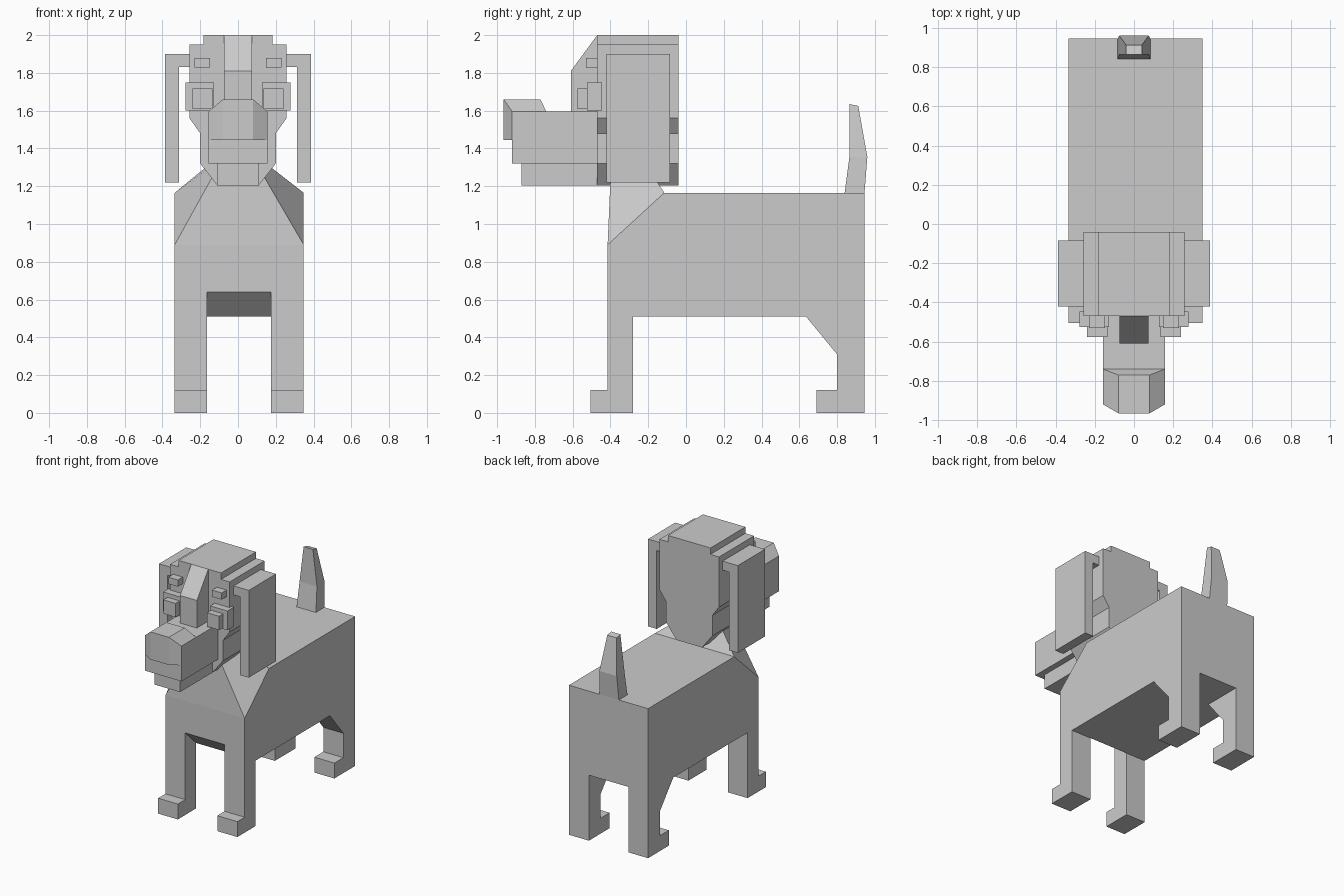
import bpy, bmesh

if "Cube" in bpy.data.objects:
    bpy.data.objects.remove(bpy.data.objects["Cube"])

fur = bpy.data.materials.new("plain_grey")
fur.diffuse_color = (0.6, 0.6, 0.6, 1)
fur.use_nodes = True
fur.node_tree.nodes["Principled BSDF"].inputs["Base Color"].default_value = fur.diffuse_color


def finish(name, bm):
    bmesh.ops.recalc_face_normals(bm, faces=bm.faces)
    mesh = bpy.data.meshes.new(name)
    bm.to_mesh(mesh)
    bm.free()
    mesh.materials.append(fur)
    ob = bpy.data.objects.new(name, mesh)
    bpy.context.collection.objects.link(ob)
    return ob


def prism(name, profile, axis, a, b):
    """Extrude a 2D profile: axis 0 takes (y, z) points, axis 1 takes (x, z) points."""
    bm = bmesh.new()
    place = (lambda p, t: (t, p[0], p[1])) if axis == 0 else (lambda p, t: (p[0], t, p[1]))
    start = [bm.verts.new(place(p, a)) for p in profile]
    end = [bm.verts.new(place(p, b)) for p in profile]
    bm.faces.new(start)
    bm.faces.new(end)
    for i in range(len(start)):
        j = (i + 1) % len(start)
        bm.faces.new((start[i], start[j], end[j], end[i]))
    return finish(name, bm)


def box(name, x, y, z):
    return prism(name, [(y[0], z[0]), (y[1], z[0]), (y[1], z[1]), (y[0], z[1])], 0, *x)


def loft(name, rings, caps=True):
    """Join rings of equal point counts."""
    bm = bmesh.new()
    rows = [[bm.verts.new(p) for p in ring] for ring in rings]
    for low, high in zip(rows, rows[1:]):
        for i in range(len(low)):
            j = (i + 1) % len(low)
            bm.faces.new((low[i], low[j], high[j], high[i]))
    if caps:
        bm.faces.new(rows[0])
        bm.faces.new(rows[-1])
    return finish(name, bm)


def mirrored(points):
    return points + [(-x, z) for x, z in reversed(points)]


# Body with legs and paws, hollowed between left and right legs
body = prism("body_and_legs", [
    (-0.505, 0), (-0.28, 0), (-0.28, 0.51), (0.635, 0.51), (0.80, 0.31), (0.80, 0.12),
    (0.69, 0.12), (0.69, 0), (0.945, 0), (0.945, 1.165), (-0.115, 1.165),
    (-0.415, 0.89), (-0.415, 0.12), (-0.505, 0.12)], 0, -0.335, 0.348)
gap = prism("leg_gap_cutter", [
    (-0.7, -0.1), (1.1, -0.1), (1.1, 0.51), (-0.28, 0.51), (-0.415, 0.64), (-0.7, 0.64)],
    0, -0.165, 0.175)
gap.hide_render = True
gap.hide_viewport = True
cut = body.modifiers.new("leg_gap", 'BOOLEAN')
cut.operation = 'DIFFERENCE'
cut.solver = 'EXACT'
cut.object = gap

# Neck tapering into the head
loft("neck", [
    [(-0.335, -0.415, 0.89), (0.348, -0.415, 0.89), (0.348, -0.115, 1.165), (-0.335, -0.115, 1.165)],
    [(-0.08, -0.395, 1.35), (0.08, -0.395, 1.35), (0.11, -0.235, 1.35), (-0.11, -0.235, 1.35)]],
    caps=False)

# Tail
def tail_ring(x, y0, z0, y1, z1):
    return [(-x, y0, z0), (x, y0, z0), (x, y1, z1), (-x, y1, z1)]

loft("tail", [tail_ring(0.083, 0.84, 1.165, 0.945, 1.165),
              tail_ring(0.075, 0.865, 1.355, 0.96, 1.355),
              tail_ring(0.04, 0.865, 1.635, 0.912, 1.625)])

# Head slab with stepped crown and narrowing cheeks
prism("head", mirrored([(0.11, 1.205), (0.2, 1.32), (0.2, 1.48), (0.257, 1.56),
                        (0.257, 1.95), (0.183, 1.95), (0.183, 2.0)]), 1, -0.47, -0.04)

# Sloping forehead and nose bridge
prism("forehead", [(-0.47, 1.58), (-0.61, 1.58), (-0.61, 1.81), (-0.47, 2.0)], 0, -0.073, 0.073)

# Muzzle, jaw and bevelled nose
box("muzzle", (-0.157, 0.157), (-0.92, -0.47), (1.32, 1.595))
box("jaw", (-0.11, 0.11), (-0.87, -0.47), (1.205, 1.32))
bm = bmesh.new()
for s in (-1, 1):
    for x, y, z in [(0.08, -0.965, 1.445), (0.08, -0.965, 1.66), (0.08, -0.77, 1.66),
                    (0.157, -0.92, 1.445), (0.157, -0.92, 1.595), (0.157, -0.74, 1.595)]:
        bm.verts.new((s * x, y, z))
bmesh.ops.convex_hull(bm, input=bm.verts)
bmesh.ops.dissolve_limit(bm, angle_limit=0.01, verts=bm.verts, edges=bm.edges)
finish("nose", bm)

# Paired ears, eyes and brows
for side, s in (("left", -1), ("right", 1)):
    prism(side + "_ear", [(s * x, z) for x, z in [
        (0.257, 1.83), (0.312, 1.83), (0.312, 1.22), (0.387, 1.22), (0.387, 1.9), (0.257, 1.9)]],
        1, -0.42, -0.085)
    box(side + "_eye_socket", (s * 0.128, s * 0.277), (-0.525, -0.445), (1.6, 1.75))
    box(side + "_eye", (s * 0.135, s * 0.24), (-0.575, -0.525), (1.61, 1.718))
    box(side + "_brow", (s * 0.147, s * 0.23), (-0.53, -0.47), (1.828, 1.88))
